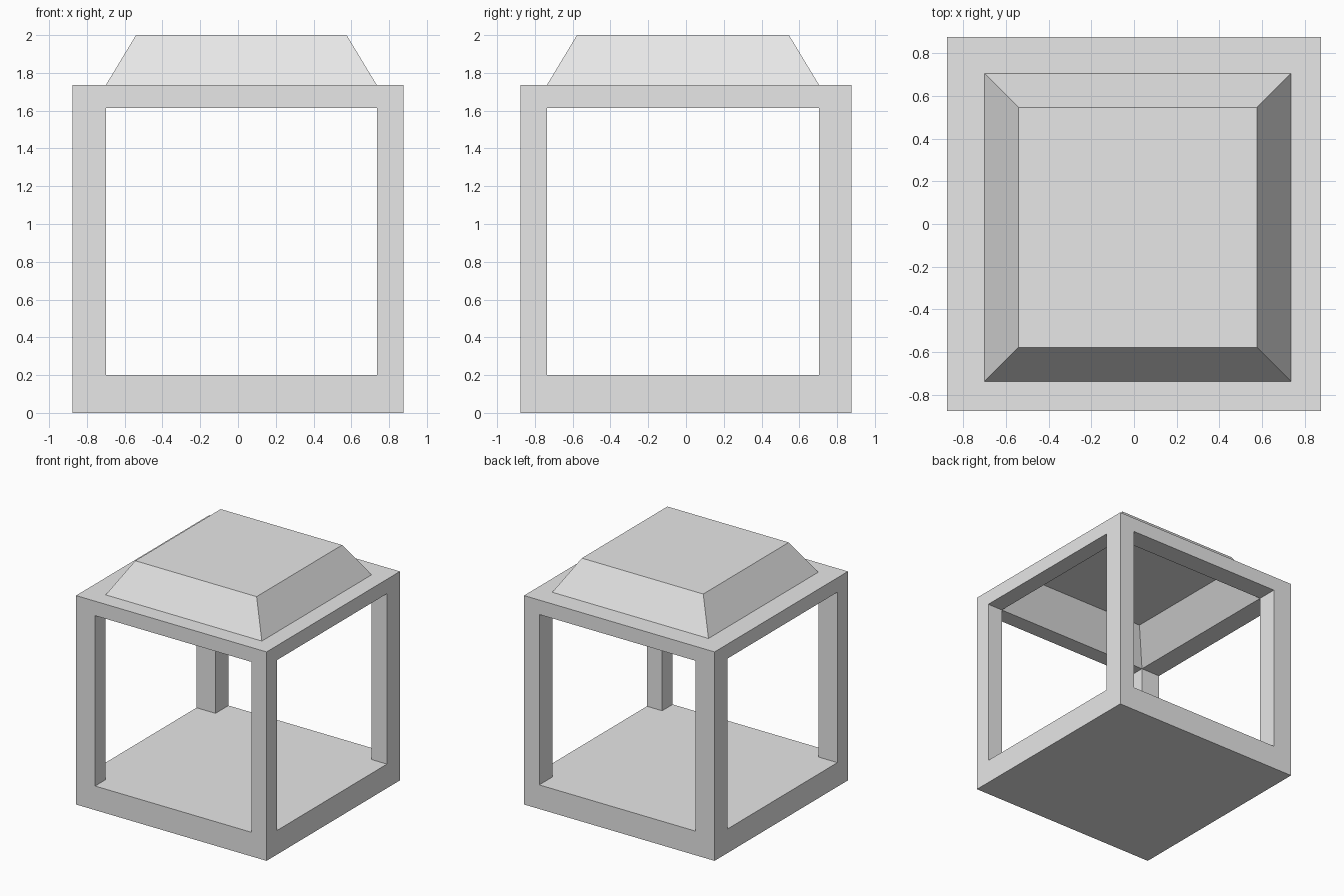
import bpy, bmesh

if "Cube" in bpy.data.objects:
    bpy.data.objects.remove(bpy.data.objects["Cube"])

grey = bpy.data.materials.new("light grey")
grey.diffuse_color = (0.8, 0.8, 0.8, 1)
grey.use_nodes = True
grey.node_tree.nodes["Principled BSDF"].inputs["Base Color"].default_value = grey.diffuse_color

# Rectangles as (x0, x1, y0, y1)
R = 0.875
OUTER = (-R, R, -R, R)
INNER = (-0.70, 0.735, -0.737, 0.705)      # between the posts
CAP = (-0.54, 0.575, -0.577, 0.545)        # flat top of the roof
FLOOR, LINTEL, RIM, TOP = 0.2, 1.615, 1.735, 2.0
THICK = RIM - LINTEL


def loft(name, rings, bottom=False, top=False, closed=False):
    """Join a stack of (rectangle, height) rings with flat faces."""
    bm = bmesh.new()
    loops = []
    for (x0, x1, y0, y1), z in rings:
        loops.append([bm.verts.new((x, y, z)) for x, y in
                      ((x0, y0), (x1, y0), (x1, y1), (x0, y1))])
    for a, b in zip(loops, loops[1:]):
        for i in range(4):
            j = (i + 1) % 4
            bm.faces.new((a[i], a[j], b[j], b[i]))
    if bottom:
        bm.faces.new(loops[0][::-1])
    if top:
        bm.faces.new(loops[-1])
    bm.normal_update()
    me = bpy.data.meshes.new(name)
    bm.to_mesh(me)
    bm.free()
    me.materials.append(grey)
    ob = bpy.data.objects.new(name, me)
    bpy.context.collection.objects.link(ob)
    return ob


# Base slab
loft("base", [(OUTER, 0), (OUTER, FLOOR)], bottom=True, top=True)

# Corner posts, left open where they meet the base and roof
for side, xs in (("left", (-R, INNER[0])), ("right", (INNER[1], R))):
    for end, ys in (("front", (-R, INNER[2])), ("back", (INNER[3], R))):
        rect = xs + ys
        loft(f"{end}_{side}_post", [(rect, FLOOR), (rect, LINTEL)])

# Roof: hollow underside, lintel ring and sloped raised cap
loft("roof", [(CAP, TOP - THICK), (INNER, LINTEL), (OUTER, LINTEL),
              (OUTER, RIM), (INNER, RIM), (CAP, TOP)], bottom=True, top=True)
